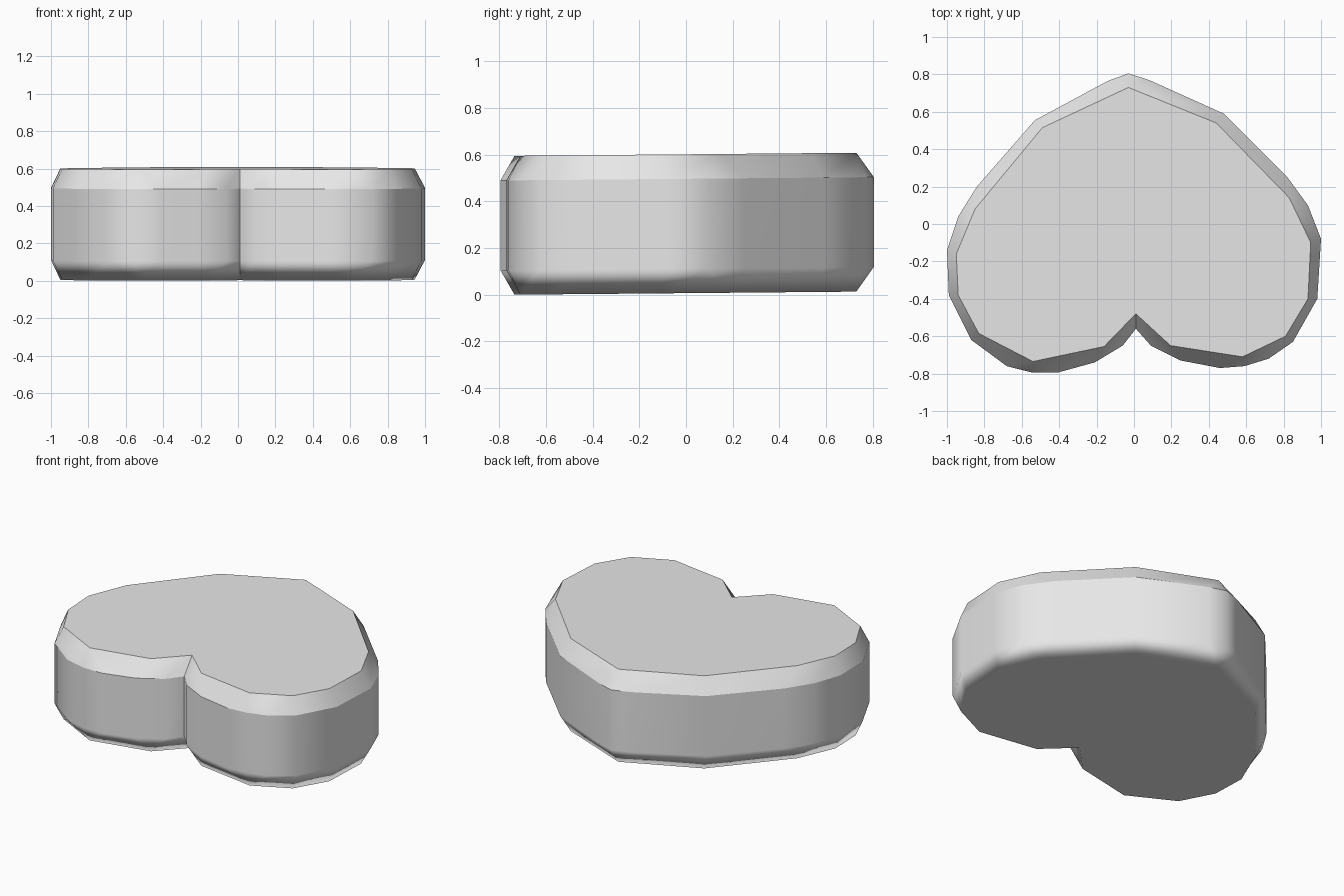
import bpy
import bmesh

if "Cube" in bpy.data.objects:
    bpy.data.objects.remove(bpy.data.objects["Cube"])

# Heart outline: each cap corner followed by the wall corners that surround it
CORNERS = [
    ((-.03, .73), [(.08, .77), (-.03, .805), (-.14, .765)]),
    ((-.49, .515), [(-.53, .555)]),
    ((-.85, .08), [(-.84, .2), (-.94, .04)]),
    ((-.95, -.16), [(-1, -.14)]),
    ((-.94, -.38), [(-.99, -.38)]),
    ((-.83, -.585), [(-.87, -.62)]),
    ((-.54, -.735), [(-.68, -.76), (-.54, -.795), (-.41, -.795)]),
    ((-.16, -.655), [(-.21, -.74), (-.06, -.65)]),
    ((.01, -.48), [(.01, -.56)]),
    ((.195, -.65), [(.09, -.65), (.25, -.73)]),
    ((.58, -.71), [(.46, -.77), (.59, -.76), (.72, -.72)]),
    ((.81, -.6), [(.85, -.63)]),
    ((.93, -.4), [(.98, -.4)]),
    ((.945, -.1), [(1, -.08)]),
    ((.83, .14), [(.93, .1), (.82, .25)]),
    ((.44, .54), [(.48, .59)]),
]
FLOOR, LOWER, UPPER, TOP = 0, .105, .49, .595
owner = [i for i, (cap, wall) in enumerate(CORNERS) for point in wall]


def ring(bm, points, height):
    """Horizontal ring of vertices, rising very slightly towards the back."""
    return [bm.verts.new((x, y, height + .009 * (y + .8))) for x, y in points]


def skin(bm, low, high):
    """Join two rings with faces, leaving out repeated corners."""
    faces = []
    for i in range(len(low)):
        j = (i + 1) % len(low)
        loop = dict.fromkeys((low[i], low[j], high[j], high[i]))
        faces.append(bm.faces.new(list(loop)))
    return faces


bm = bmesh.new()
caps = [cap for cap, wall in CORNERS]
walls = [point for cap, wall in CORNERS for point in wall]
bottom = ring(bm, caps, FLOOR)
lower = ring(bm, walls, LOWER)
upper = ring(bm, walls, UPPER)
top = ring(bm, caps, TOP)

# Flat caps, sloped bevels and upright wall
bm.faces.new(bottom[::-1])
bm.faces.new(top)
skin(bm, [bottom[i] for i in owner], lower)
skin(bm, lower, upper)
skin(bm, upper, [top[i] for i in owner])
bmesh.ops.recalc_face_normals(bm, faces=bm.faces[:])

# Smooth surface with crisp top rim, upper shoulder and notch
for face in bm.faces:
    face.smooth = True
notch = caps.index((.01, -.48))
middle = owner.index(notch)
notch_line = {bottom[notch], lower[middle], upper[middle], top[notch]}
for edge in bm.edges:
    ends = set(edge.verts)
    if ends <= set(top) or ends <= set(upper) or ends <= notch_line:
        edge.smooth = False

mesh = bpy.data.meshes.new("heart_block")
bm.to_mesh(mesh)
bm.free()
heart = bpy.data.objects.new("heart_block", mesh)
bpy.context.collection.objects.link(heart)

# Keep the large faces flat while the bevels blend
weighted = heart.modifiers.new("flat_caps", "WEIGHTED_NORMAL")
weighted.weight = 80
weighted.keep_sharp = True

# Plain grey material
grey = bpy.data.materials.new("light_grey")
grey.use_nodes = True
colour = (.8, .8, .8, 1)
grey.diffuse_color = colour
grey.node_tree.nodes["Principled BSDF"].inputs["Base Color"].default_value = colour
mesh.materials.append(grey)
